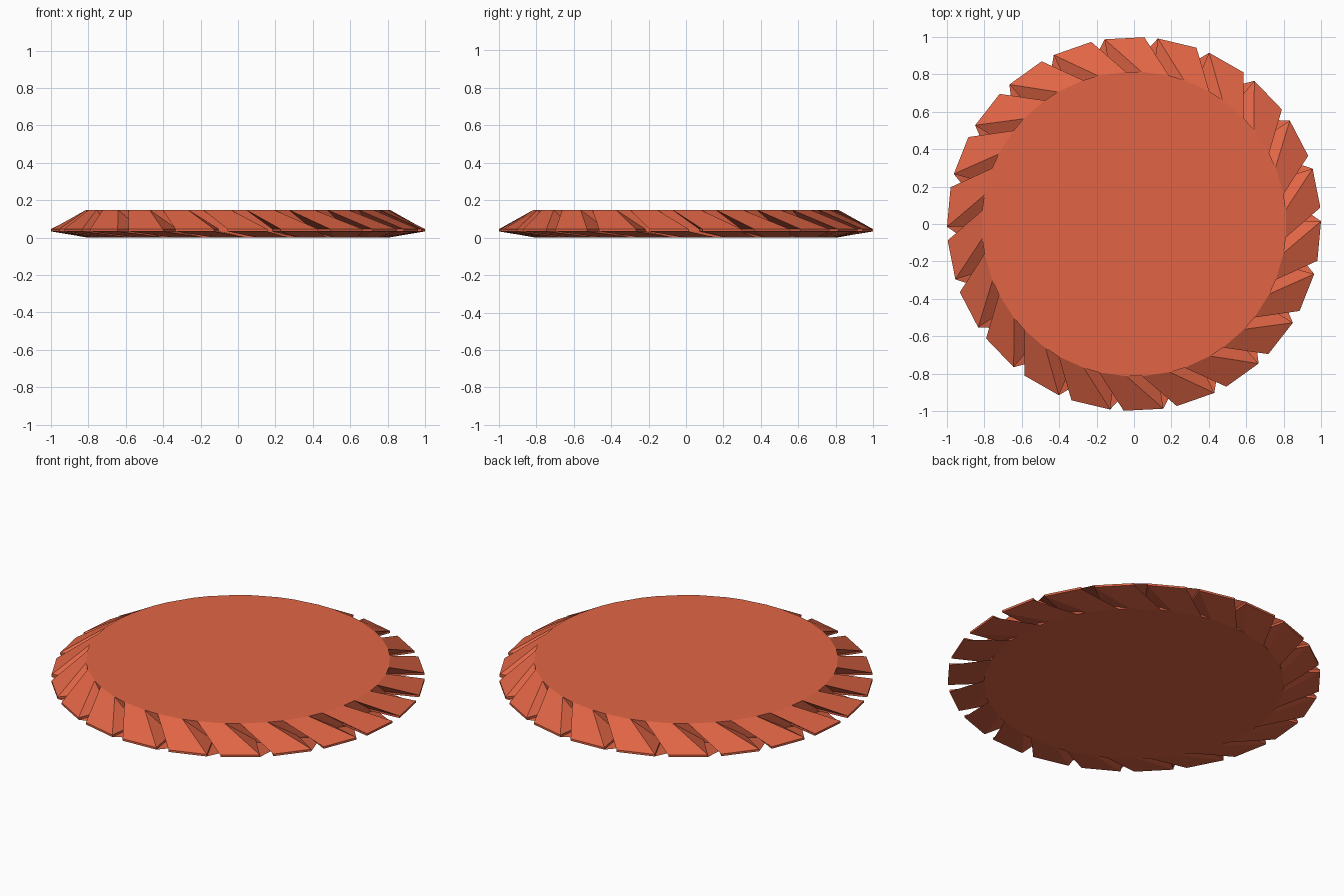
import bpy, bmesh, math

if "Cube" in bpy.data.objects:
    bpy.data.objects.remove(bpy.data.objects["Cube"])

TEETH = 22
PITCH = 2 * math.pi / TEETH
START = 0.86      # leading corner of the first tooth, degrees
WIDTH = 12.2      # tooth width at the tip, degrees

bm = bmesh.new()


def ring(radius, z, offset):
    """One vertex per tooth at the given angular offset in degrees."""
    out = []
    for k in range(TEETH):
        a = math.radians(START + offset) - k * PITCH
        out.append(bm.verts.new((radius * math.cos(a), radius * math.sin(a), z)))
    return out


# Flat caps: s = leading corner, e = trailing corner of each tooth
top_s, top_e = ring(0.815, 0.148, -11.8), ring(0.815, 0.148, -WIDTH - 10.1)
bot_s, bot_e = ring(0.805, 0.0, 10.5), ring(0.805, 0.0, -WIDTH + 10.5)
# Thin rim at full diameter, plus tooth roots
up_s, up_e = ring(1.0, 0.045, 0), ring(1.0, 0.045, -WIDTH)
lo_s, lo_e = ring(1.0, 0.033, 0), ring(1.0, 0.033, -WIDTH)
rup_s, rup_e = ring(0.81, 0.045, 0), ring(0.81, 0.045, -WIDTH)
rlo_s, rlo_e = ring(0.81, 0.033, 0), ring(0.81, 0.033, -WIDTH)

for k in range(TEETH):
    n = (k + 1) % TEETH
    faces = [
        # tooth: upper slope, rim edge, lower slope
        (top_s[k], top_e[k], up_e[k], up_s[k]),
        (up_s[k], up_e[k], lo_e[k], lo_s[k]),
        (lo_s[k], lo_e[k], bot_e[k], bot_s[k]),
        # leading flank
        (top_s[k], up_s[k], rup_s[k]),
        (up_s[k], lo_s[k], rlo_s[k], rup_s[k]),
        (lo_s[k], bot_s[k], rlo_s[k]),
        # trailing flank
        (top_e[k], rup_e[k], up_e[k]),
        (up_e[k], rup_e[k], rlo_e[k], lo_e[k]),
        (lo_e[k], rlo_e[k], bot_e[k]),
        # groove floor up to the next tooth
        (top_e[k], top_s[n], rup_s[n], rup_e[k]),
        (rup_e[k], rup_s[n], rlo_s[n], rlo_e[k]),
        (rlo_e[k], rlo_s[n], bot_s[n], bot_e[k]),
    ]
    for f in faces:
        bm.faces.new(f)

# Cap faces
bm.faces.new([v for pair in zip(top_s, top_e) for v in pair])
bm.faces.new([v for pair in zip(bot_s, bot_e) for v in pair])
bmesh.ops.recalc_face_normals(bm, faces=bm.faces[:])

mesh = bpy.data.meshes.new("toothed_disc")
bm.to_mesh(mesh)
bm.free()
disc = bpy.data.objects.new("toothed_disc", mesh)
bpy.context.collection.objects.link(disc)

mat = bpy.data.materials.new("orange_red")
mat.diffuse_color = (0.75, 0.13, 0.06, 1)
mat.use_nodes = True
mat.node_tree.nodes["Principled BSDF"].inputs["Base Color"].default_value = mat.diffuse_color
mesh.materials.append(mat)
